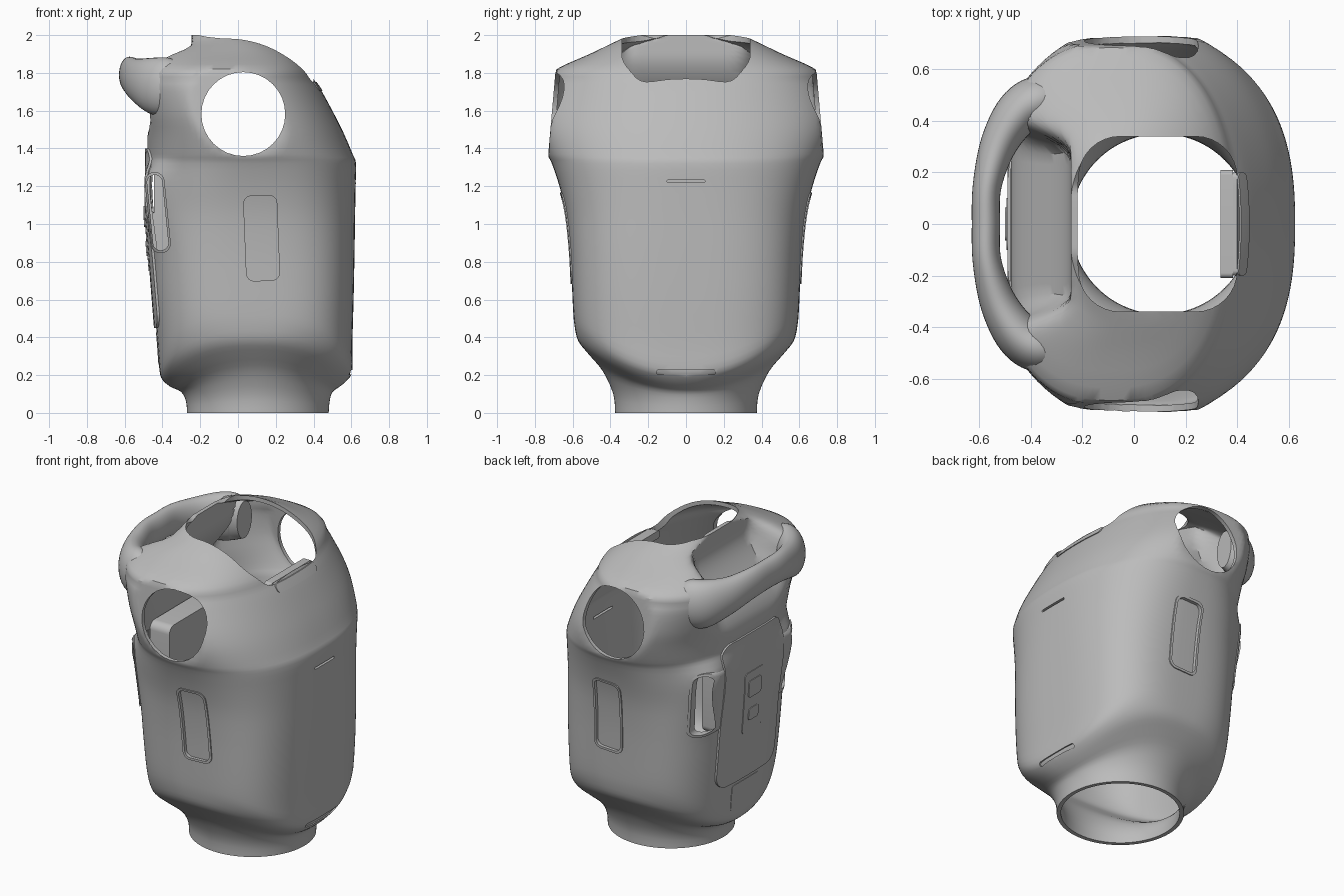
import bpy, bmesh, math
from mathutils import Matrix, Vector

cube = bpy.data.objects.get("Cube")
if cube:
    bpy.data.objects.remove(cube, do_unlink=True)

grey = bpy.data.materials.new("shell_grey")
grey.use_nodes = True
grey.diffuse_color = (0.5, 0.5, 0.5, 1)
grey.node_tree.nodes["Principled BSDF"].inputs["Base Color"].default_value = (0.5, 0.5, 0.5, 1)

# Torso sections: z at chest/back, z at sides, back x, front x, half width, roundness
SECTIONS = [
    (0, 0, -.27, .48, .375, 2), (.06, .1, -.275, .485, .385, 2),
    (.11, .22, -.3, .5, .44, 2.05), (.14, .31, -.36, .54, .515, 2.3),
    (.175, .38, -.4, .58, .57, 2.6), (.22, .46, -.415, .605, .59, 2.9),
    (.35, .55, -.425, .605, .598, 3.1), (.6, .7, -.445, .612, .605, 3.1),
    (.85, .87, -.465, .617, .615, 3), (1.05, 1.05, -.48, .62, .635, 2.8),
    (1.2, 1.2, -.49, .623, .67, 2.6), (1.32, 1.32, -.485, .625, .71, 2.4),
    (1.37, 1.37, -.485, .607, .735, 2.35), (1.48, 1.48, -.5, .56, .77, 2.25),
    (1.58, 1.58, -.53, .51, .775, 2.2), (1.7, 1.7, -.565, .445, .745, 2.2),
    (1.76, 1.76, -.565, .405, .715, 2.3), (1.82, 1.82, -.545, .37, .685, 2.4),
    (1.9, 1.9, -.45, .29, .51, 2.6), (1.96, 1.96, -.3, .2, .385, 2.5),
    (2, 2, -.25, .08, .3, 2.5),
]


def smooth(t):
    t = max(0, min(1, t))
    return t * t * (3 - 2 * t)


def spline(keys, steps):
    """Smooth rows of numbers between key rows."""
    rows = []
    for i in range(len(keys) - 1):
        four = [keys[max(0, min(len(keys) - 1, i + k))] for k in (-1, 0, 1, 2)]
        for j in range(steps):
            t = j / steps
            rows.append([b + .5 * t * (c - a + t * (2 * a - 5 * b + 4 * c - d + t * (3 * (b - c) + d - a)))
                         for a, b, c, d in zip(*four)])
    return rows + [list(keys[-1])]


def make(name, bm):
    bmesh.ops.recalc_face_normals(bm, faces=bm.faces)
    mesh = bpy.data.meshes.new(name)
    bm.to_mesh(mesh)
    bm.free()
    ob = bpy.data.objects.new(name, mesh)
    bpy.context.collection.objects.link(ob)
    mesh.materials.append(grey)
    return ob


def skin(name, rings, caps):
    bm = bmesh.new()
    loops = [[bm.verts.new(p) for p in ring] for ring in rings]
    n = len(loops[0])
    for lo, hi in zip(loops, loops[1:]):
        for i in range(n):
            bm.faces.new((lo[i], lo[(i + 1) % n], hi[(i + 1) % n], hi[i]))
    if caps:
        bm.faces.new(loops[0])
        bm.faces.new(loops[-1])
    return make(name, bm)


def apply(ob, kind, **settings):
    mod = ob.modifiers.new(kind, kind)
    for key, value in settings.items():
        setattr(mod, key, value)
    bpy.ops.object.select_all(action='DESELECT')
    bpy.context.view_layer.objects.active = ob
    ob.select_set(True)
    bpy.ops.object.modifier_apply(modifier=mod.name)


def boolean(ob, tool, operation='DIFFERENCE'):
    apply(ob, 'BOOLEAN', object=tool, operation=operation, solver='EXACT')
    bpy.data.objects.remove(tool, do_unlink=True)


def torso_layer(name, outer, thickness, count=112):
    """Torso skin whose outside lies at the given offset."""
    rings = []
    for zf, zs, xb, xf, yw, n in spline(SECTIONS, 3):
        ring = []
        for i in range(count):
            c, s = math.cos(math.tau * i / count), math.sin(math.tau * i / count)
            x = (xb + xf) / 2 + (xf - xb) / 2 * math.copysign(abs(c) ** (2 / n), c)
            y = yw * math.copysign(abs(s) ** (2 / n), s)
            z = zf + (zs - zf) * (y / yw) ** 2
            # flat shoulder faces
            cap = .73 - (z - 1.36) * .087
            y = max(-cap, min(cap, y))
            if c < 0:
                # hand scoop behind the neck
                wall = -.48 + .235 * smooth((z - 1.45) / .45)
                x += (max(x, wall) - x) * (1 - smooth((abs(y) - .27) / .17))
                # swelling around the side grips
                x -= .045 * smooth((z - .8) / .4) * smooth((1.36 - z) / .12) * smooth(1 - abs(abs(y) - .4) / .2)
            ring.append((x, y, z))
        rings.append(ring)
    ob = skin(name, rings, False)
    apply(ob, 'SOLIDIFY', thickness=thickness, offset=2 * outer / thickness - 1)
    return ob


def prism(name, axis, centre, w, h, r, depth, tilt=0):
    """Rounded block with its profile facing along an axis."""
    turn = Matrix.Rotation(tilt, 2)
    profile = []
    for k, (sx, sy) in enumerate(((1, 1), (-1, 1), (-1, -1), (1, -1))):
        for j in range(9):
            a = math.pi / 2 * (k + j / 8)
            profile.append(turn @ Vector((sx * (w / 2 - r) + r * math.cos(a),
                                          sy * (h / 2 - r) + r * math.sin(a))))
    place = {'X': lambda u, v, d: (d, u, v), 'Y': lambda u, v, d: (u, d, v), 'Z': lambda u, v, d: (u, v, d)}[axis]
    rings = [[Vector(centre) + Vector(place(p.x, p.y, d)) for p in profile] for d in (-depth / 2, depth / 2)]
    return skin(name, rings, True)


def patch(name, outer, thickness, *block):
    """Piece of the torso skin bounded by a rounded block."""
    ob = torso_layer(name, outer, thickness)
    boolean(ob, prism("patch_bounds", *block), 'INTERSECT')
    return ob


# Hollow torso with arm, neck and trim openings
torso = torso_layer("torso_shell", 0, .025)
boolean(torso, prism("arm_cutter", 'Y', (.028, 0, 1.582), .444, .444, .2219, 2))
boolean(torso, prism("neck_cutter", 'Z', (.0925, 0, 1.85), .615, .68, .16, .5))
boolean(torso, prism("chest_slit_cutter", 'X', (.6, 0, 1.226), .2, .014, .005, .2))
boolean(torso, prism("lower_slit_cutter", 'X', (.6, 0, .215), .31, .026, .012, .12))

for side, label in ((-1, "right"), (1, "left")):
    # Side window: opening, raised rim, recessed panel
    window = ('Y', (.125, side * .6, .925), .175, .45, .04, .4, .04)
    frame = ('Y', (.125, side * .6, .925), .205, .48, .05, .4, .04)
    boolean(torso, prism("window_cutter", *window))
    rim = patch("window_rim_" + label, .007, .025, *frame)
    boolean(rim, prism("rim_cutter", *window))
    patch("window_panel_" + label, -.014, .02, *frame)
    # Side grip slot next to the back panel
    slot = ('Y', (-.425, side * .45, 1.06), .08, .4, .038, .36, .1)
    boolean(torso, prism("grip_cutter", *slot))
    grip = patch("grip_rim_" + label, .008, .03,
                 'Y', (-.425, side * .45, 1.06), .105, .43, .05, .36, .1)
    boolean(grip, prism("grip_rim_cutter", *slot))

prism("grip_liner", 'X', (-.375, 0, 1.05), .54, .52, .05, .14)

# Back panel with control plate and lower hatch
patch("back_panel", .012, .03, 'X', (-.45, 0, .925), .6, .95, .09, .3)
patch("control_plate", .016, .02, 'X', (-.45, 0, .95), .2, .4, .03, .3)
patch("upper_button", .021, .02, 'X', (-.45, 0, 1.04), .13, .11, .02, .3)
patch("lower_button", .021, .02, 'X', (-.45, 0, .87), .1, .08, .02, .3)
patch("lower_hatch", .003, .02, 'X', (-.4, 0, .34), .28, .17, .02, .3)

# Neck tab, ledge and lower light strip
patch("neck_tab", .005, .03, 'X', (.45, 0, 1.728), .4, .05, .02, .2)
prism("neck_ledge", 'X', (.36, 0, 1.73), .42, .05, .02, .05)
patch("lower_light_strip", -.008, .02, 'X', (.6, 0, .215), .33, .035, .015, .2)

# Carry handle: x, y, z, half width, half height
half = [(-.29, .48, 1.73, .07, .12), (-.37, .48, 1.73, .095, .15), (-.45, .43, 1.73, .09, .15),
        (-.525, .31, 1.755, .072, .12), (-.57, .15, 1.785, .056, .1), (-.575, 0, 1.79, .055, .095)]
path = spline(half + [(x, -y, z, w, h) for x, y, z, w, h in half[-2::-1]], 6)
rings = []
for i, (x, y, z, w, h) in enumerate(path):
    a, b = path[max(0, i - 1)], path[min(len(path) - 1, i + 1)]
    out = Vector((b[1] - a[1], a[0] - b[0], 0)).normalized()
    rings.append([Vector((x, y, z)) + out * (w * math.cos(t)) + Vector((0, 0, h * math.sin(t)))
                  for t in (math.tau * k / 32 for k in range(32))])
skin("carry_handle", rings, True)

# Smooth shading with sharp edges kept
bpy.ops.object.select_all(action='DESELECT')
for ob in bpy.context.collection.objects:
    if ob.type == 'MESH' and grey.name in ob.data.materials:
        ob.select_set(True)
        bpy.context.view_layer.objects.active = ob
bpy.ops.object.shade_smooth_by_angle(angle=math.radians(32))
